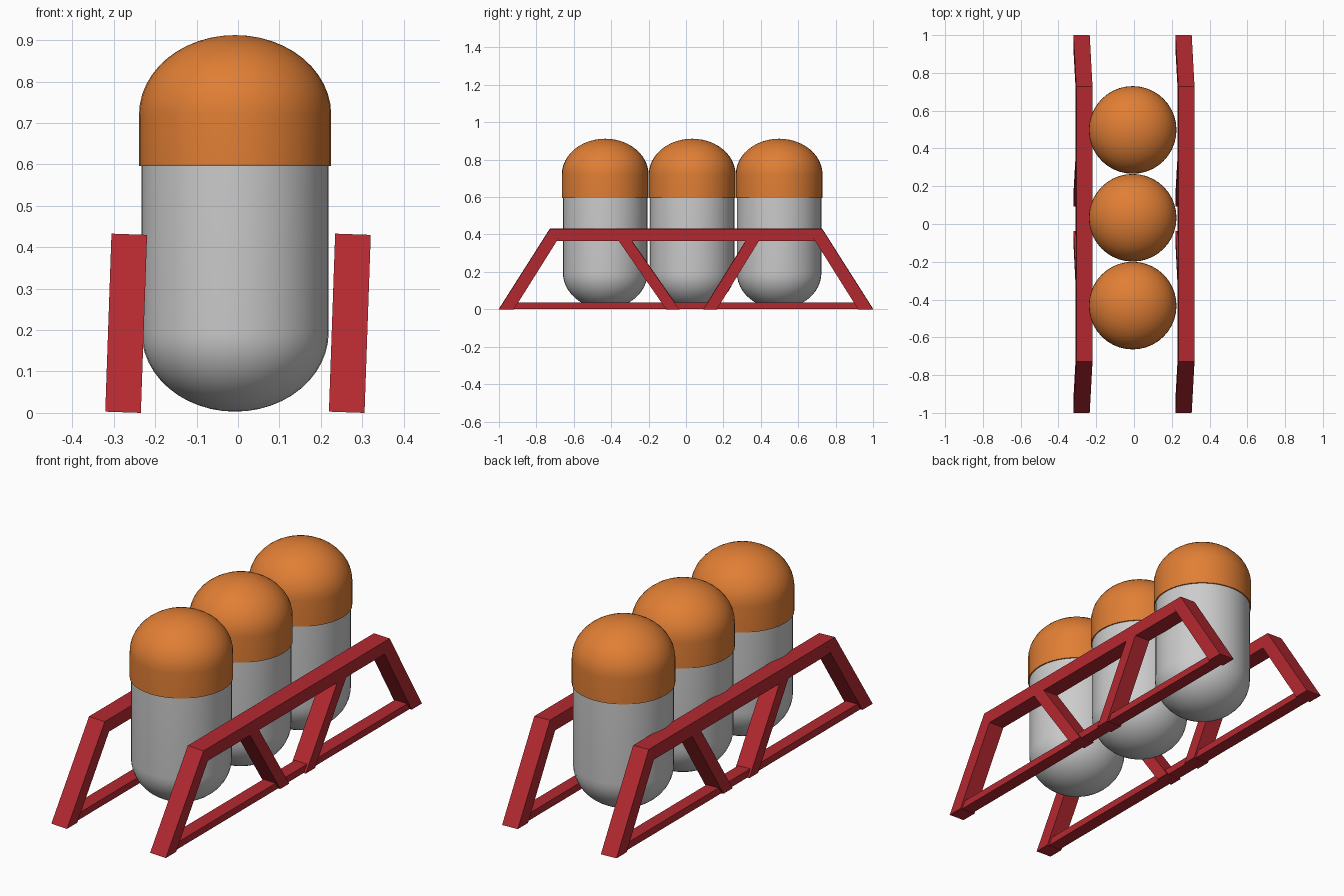
import bpy, bmesh, math

if "Cube" in bpy.data.objects:
    bpy.data.objects.remove(bpy.data.objects["Cube"])


def material(name, rgb):
    m = bpy.data.materials.new(name)
    m.diffuse_color = (*rgb, 1)
    m.use_nodes = True
    m.node_tree.nodes["Principled BSDF"].inputs["Base Color"].default_value = m.diffuse_color
    return m


red = material("rack_red", (0.46, 0.022, 0.03))
orange = material("cap_orange", (0.75, 0.21, 0.035))


def make_object(name, bm, mat=None):
    bmesh.ops.recalc_face_normals(bm, faces=bm.faces)
    me = bpy.data.meshes.new(name)
    bm.to_mesh(me)
    bm.free()
    ob = bpy.data.objects.new(name, me)
    bpy.context.collection.objects.link(ob)
    if mat:
        me.materials.append(mat)
    return ob


def bar(bm, outline, width):
    """Extrude a side outline (y, z) across x."""
    a = [bm.verts.new((-width / 2, y, z)) for y, z in outline]
    b = [bm.verts.new((width / 2, y, z)) for y, z in outline]
    bm.faces.new(a)
    bm.faces.new(b[::-1])
    n = len(a)
    for i in range(n):
        bm.faces.new((a[i], b[i], b[(i + 1) % n], a[(i + 1) % n]))


def side_frame(name, x):
    bm = bmesh.new()
    # top rail
    bar(bm, [(-.69, .366), (.69, .366), (.65, .43), (-.65, .43)], .086)
    # slightly narrower bottom rail
    bar(bm, [(-.95, .001), (.95, .001), (.9, .035), (-.9, .035)], .066)
    # sloping end legs
    for s in (-1, 1):
        bar(bm, [(s * 1, 0), (s * .92, 0), (s * .65, .43), (s * .727, .43)], .086)
    # inner diagonal braces
    bar(bm, [(-.106, 0), (-.036, 0), (-.29, .366), (-.36, .366)], .086)
    bar(bm, [(.093, 0), (.165, 0), (.39, .366), (.32, .366)], .086)
    ob = make_object(name, bm, red)
    ob.location = (x, 0, .0015)
    ob.rotation_euler.y = math.radians(2)  # both frames lean the same way


def lathe(name, profile, location, mat=None, steps=40):
    """Spin an (r, z) profile around the z axis."""
    bm = bmesh.new()
    vs = [bm.verts.new((r, 0, z)) for r, z in profile]
    edges = [bm.edges.new(p) for p in zip(vs, vs[1:])]
    bmesh.ops.spin(bm, geom=vs + edges, axis=(0, 0, 1), cent=(0, 0, 0),
                   angle=math.tau, steps=steps)
    bmesh.ops.remove_doubles(bm, verts=bm.verts, dist=1e-5)
    ob = make_object(name, bm, mat)
    ob.location = location
    bpy.ops.object.select_all(action='DESELECT')
    ob.select_set(True)
    bpy.context.view_layer.objects.active = ob
    bpy.ops.object.shade_smooth_by_angle(angle=math.radians(35))


def dome(r, z, h, n=12):
    """Elliptical quarter curve from the rim to the pole."""
    pts = [(r * math.cos(i / n * math.pi / 2), z + h * math.sin(i / n * math.pi / 2))
           for i in range(n)]
    return pts + [(0, z + h)]


side_frame("left_rack_frame", -.2775)
side_frame("right_rack_frame", .2625)

# three round-ended canisters with domed caps
body = dome(.226, .195, -.192)[::-1] + [(.226, .61), (0, .61)]
cap = [(0, .596), (.232, .596)] + dome(.232, .72, .192)
for i, y in enumerate((-.432, .033, .498), 1):
    lathe(f"canister_body_{i}", body, (-.007, y, 0))
    lathe(f"canister_cap_{i}", cap, (-.007, y, 0), orange)
